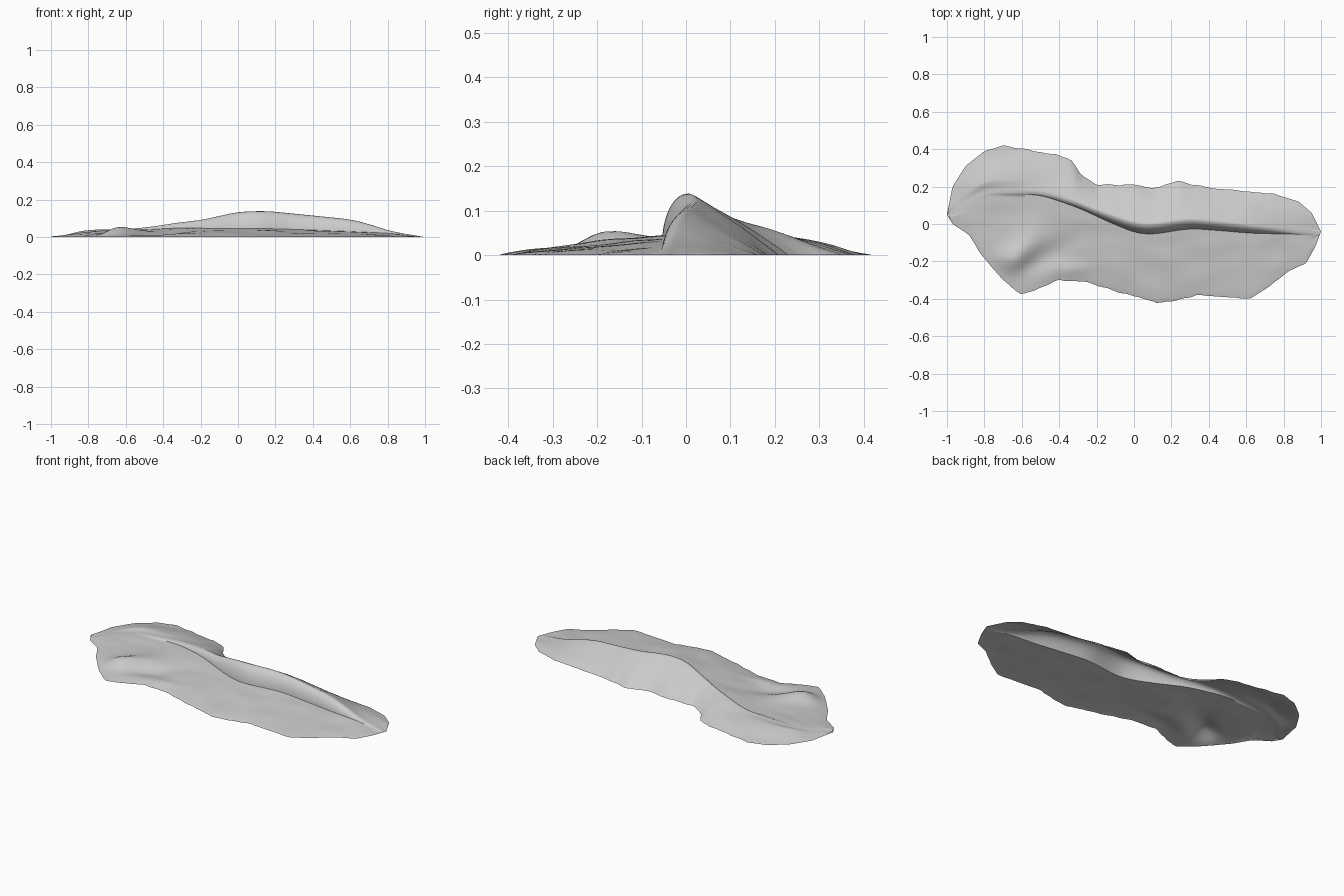
import bpy
import bmesh
import math
from mathutils import Vector, noise

default_cube = bpy.data.objects.get("Cube")
if default_cube:
    bpy.data.objects.remove(default_cube, do_unlink=True)

# Plan outline and ridge line, in hundredths: (x, value) pairs
BACK_EDGE = [(-100, 5), (-97, 20), (-90, 31), (-80, 39), (-70, 42), (-53, 39), (-42, 37),
             (-34, 35), (-28, 26), (-20, 21), (0, 21), (10, 19), (23, 23), (42, 19),
             (55, 18), (75, 16), (88, 12), (95, 6), (100, -4)]
FRONT_EDGE = [(-100, 5), (-97, 0), (-88, -6), (-82, -16), (-70, -30), (-60, -38), (-40, -30),
              (-25, -31), (-13, -35), (12, -42), (23, -41), (33, -38), (62, -40),
              (73, -33), (83, -25), (92, -21), (97, -12), (100, -4)]
CREST_LINE = [(-100, 5), (-80, 18), (-50, 18), (-30, 12), (-18, 7), (0, 1), (8, 0),
              (30, 3), (50, 1), (83, -3), (100, -4)]
CREST_HEIGHT = [(-100, 0), (-80, 3), (-50, 5), (-30, 8), (-20, 9), (0, 13.5), (15, 14),
                (30, 12.5), (50, 10.5), (60, 9.5), (70, 7), (82, 3), (100, 0)]
FOOT_HEIGHT = [(-100, 0), (-80, 3), (-50, 4), (-30, 5), (-10, 4.5), (20, 4.5),
               (60, 3), (82, 2), (100, 0)]


def sample(table, x):
    """Linear lookup of a table at x, in model units."""
    x *= 100
    for (xa, a), (xb, b) in zip(table, table[1:]):
        if x <= xb:
            return (a + (b - a) * (x - xa) / (xb - xa)) / 100
    return table[-1][1] / 100


def smooth_sample(table, x, reach=0.05):
    """Lookup averaged over a short stretch, to round off corners."""
    reach = min(reach, 1 - abs(x))
    offsets = (-1, -0.5, 0, 0.5, 1)
    return sum(sample(table, x + reach * o) for o in offsets) / len(offsets)


def ease(t):
    t = max(0, min(1, t))
    return t * t * (3 - 2 * t)


def hump(x, y, centre, length, width, angle):
    """Soft elongated mound, one at its centre."""
    dx, dy = x - centre[0], y - centre[1]
    along = dx * math.cos(angle) + dy * math.sin(angle)
    across = dy * math.cos(angle) - dx * math.sin(angle)
    return math.exp(-(along / length) ** 2 - (across / width) ** 2)


def relief(x, y):
    """Small mounds and hollows over the low ground."""
    z = 0.04 * hump(x, y, (-0.64, -0.19), 0.16, 0.07, 0.8)
    z += 0.02 * hump(x, y, (-0.38, -0.27), 0.13, 0.04, 0.2)
    z -= 0.015 * hump(x, y, (-0.45, -0.16), 0.2, 0.06, 0.5)
    z += 0.012 * hump(x, y, (-0.75, 0.22), 0.2, 0.1, 0)
    z += 0.006 * noise.noise(Vector((x * 6, y * 8, 0)))
    return z


def section(x):
    """Points across the landform at x, from front edge to back edge."""
    ripple = 0.008 * noise.noise(Vector((x * 18, 0, 5))) * (1 - x * x)
    front = sample(FRONT_EDGE, x) + ripple
    back = sample(BACK_EDGE, x) + ripple
    crest_y = smooth_sample(CREST_LINE, x)
    crest_z = smooth_sample(CREST_HEIGHT, x)
    foot_z = smooth_sample(FOOT_HEIGHT, x)
    crest_y = max(front, min(back, crest_y))
    scarp = max(0, crest_z - foot_z)
    foot_y = max(front, crest_y - 0.02 - 0.4 * scarp)
    points = []
    # low apron in front
    rows = 26
    for i in range(rows):
        t = i / rows
        y = front + (foot_y - front) * t
        fade = ease(t * 3) * ease((1 - t) * 4)
        z = foot_z * (t ** 0.75) + relief(x, y) * fade
        points.append((x, y, max(0, z)))
    # steep scarp with a rounded top
    rows = 10
    for i in range(rows):
        t = i / rows
        y = foot_y + (crest_y - foot_y) * t ** 1.6
        z = foot_z + (crest_z - foot_z) * math.sin(t * math.pi / 2)
        points.append((x, y, z))
    # long slope behind the crest
    rows = 22
    for i in range(rows + 1):
        t = i / rows
        y = crest_y + (back - crest_y) * t
        shape = (1 - t) * (1 + 0.25 * t)
        z = crest_z * shape + relief(x, y) * ease(t * 4) * ease((1 - t) * 3)
        points.append((x, y, max(0, z)))
    return points


# Landform sheet, open underneath
stations = 130
bm = bmesh.new()
lines = []
for i in range(stations + 1):
    x = -math.cos(math.pi * i / stations)
    lines.append([bm.verts.new(p) for p in section(x)])
for left, right in zip(lines, lines[1:]):
    for j in range(len(left) - 1):
        bm.faces.new((left[j], right[j], right[j + 1], left[j + 1]))
bmesh.ops.remove_doubles(bm, verts=bm.verts, dist=0.0002)
mesh = bpy.data.meshes.new("landform")
bm.to_mesh(mesh)
bm.free()
landform = bpy.data.objects.new("landform", mesh)
bpy.context.collection.objects.link(landform)

# Plain grey ground
grey = bpy.data.materials.new("stone grey")
grey.use_nodes = True
colour = (0.6, 0.6, 0.6, 1)
grey.diffuse_color = colour
grey.node_tree.nodes["Principled BSDF"].inputs["Base Color"].default_value = colour
mesh.materials.append(grey)

bpy.context.view_layer.objects.active = landform
landform.select_set(True)
bpy.ops.object.shade_smooth_by_angle(angle=math.radians(60))
